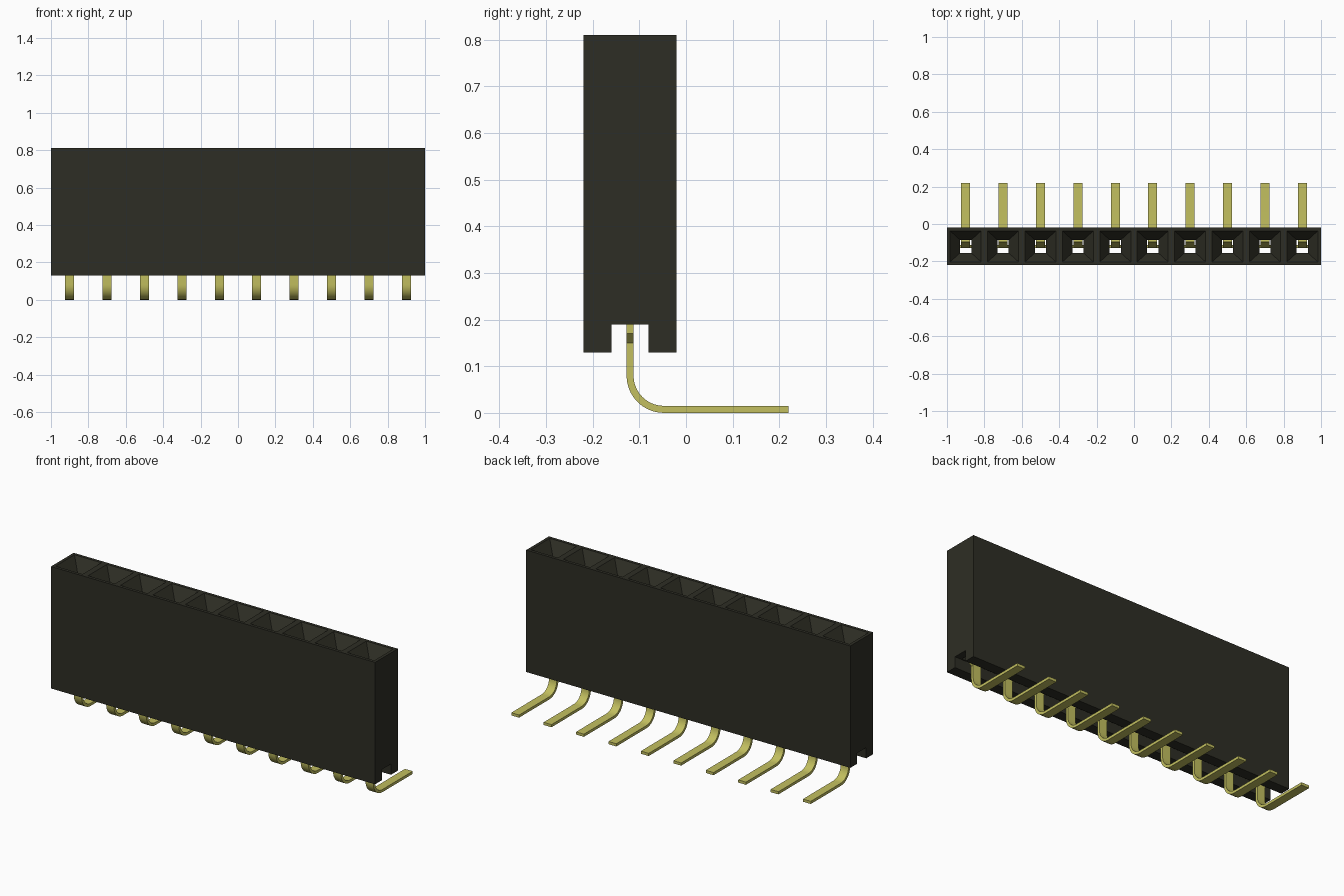
import bpy, bmesh, math
from mathutils import Vector

cube = bpy.data.objects.get("Cube")
if cube:
    bpy.data.objects.remove(cube, do_unlink=True)

COUNT, PITCH, MID_Y = 10, 0.2, -0.12
XS = [(i - (COUNT - 1) / 2) * PITCH for i in range(COUNT)]


def material(name, rgb):
    m = bpy.data.materials.new(name)
    m.use_nodes = True
    m.diffuse_color = (*rgb, 1)
    m.node_tree.nodes["Principled BSDF"].inputs["Base Color"].default_value = (*rgb, 1)
    return m


black = material("black plastic", (0.027, 0.027, 0.018))
gold = material("gold plating", (0.54, 0.52, 0.115))


def finish(name, bm, mat):
    bmesh.ops.recalc_face_normals(bm, faces=bm.faces)
    mesh = bpy.data.meshes.new(name)
    bm.to_mesh(mesh)
    bm.free()
    mesh.materials.append(mat)
    ob = bpy.data.objects.new(name, mesh)
    bpy.context.collection.objects.link(ob)
    return ob


def loft(bm, rings):
    """Skin a list of four-corner rings and cap both ends."""
    loops = [[bm.verts.new(p) for p in ring] for ring in rings]
    for a, b in zip(loops, loops[1:]):
        for i in range(4):
            j = (i + 1) % 4
            bm.faces.new((a[i], a[j], b[j], b[i]))
    bm.faces.new(loops[0])
    bm.faces.new(loops[-1][::-1])


# Housing: channel profile in y, z, extruded along x
profile = [(-0.22, 0.13), (-0.16, 0.13), (-0.16, 0.19), (-0.08, 0.19),
           (-0.08, 0.13), (-0.02, 0.13), (-0.02, 0.81), (-0.22, 0.81)]
bm = bmesh.new()
face = bm.faces.new([bm.verts.new((-1, y, z)) for y, z in profile])
side = bmesh.ops.extrude_face_region(bm, geom=[face])
bmesh.ops.translate(bm, vec=(2, 0, 0),
                    verts=[v for v in side["geom"] if isinstance(v, bmesh.types.BMVert)])
housing = finish("housing", bm, black)

# Cavities: wide chamber, narrow neck and flared mouth (z, half x, half y)
stations = [(0.17, 0.06, 0.035), (0.6, 0.06, 0.035), (0.605, 0.03, 0.035),
            (0.74, 0.03, 0.035), (0.81, 0.083, 0.083), (0.85, 0.083, 0.083)]
bm = bmesh.new()
for x in XS:
    loft(bm, [[(x + sx * hx, MID_Y + sy * hy, z)
               for sx, sy in ((-1, -1), (1, -1), (1, 1), (-1, 1))]
              for z, hx, hy in stations])
cutter = finish("cavity_cutter", bm, black)
cutter.hide_render = True

mod = housing.modifiers.new("cavities", "BOOLEAN")
mod.operation, mod.solver, mod.object = "DIFFERENCE", "EXACT", cutter
bpy.context.view_layer.objects.active = housing
bpy.ops.object.modifier_apply(modifier=mod.name)
bpy.data.objects.remove(cutter, do_unlink=True)

# Contact centre line (y, z, half width): spring leaf, shoulder, bend, foot
THICK, R, LEAD = 0.015, 0.0725, 0.024
path = [(-0.088, 0.68, LEAD), (-0.098, 0.6, LEAD), (MID_Y, 0.35, LEAD),
        (MID_Y, 0.32, 0.045), (MID_Y, 0.17, 0.045), (MID_Y, 0.15, LEAD)]
STEPS = 10
for i in range(STEPS + 1):
    a = math.pi / 2 * i / STEPS
    path.append((MID_Y + R - R * math.cos(a), 0.08 - R * math.sin(a), LEAD))
path.append((0.22, 0.08 - R, LEAD))


def contact(name, x):
    bm = bmesh.new()
    rings = []
    for i, (y, z, w) in enumerate(path):
        y0, z0, _ = path[max(i - 1, 0)]
        y1, z1, _ = path[min(i + 1, len(path) - 1)]
        n = Vector((0, z0 - z1, y1 - y0)).normalized() * THICK / 2
        c = Vector((x, y, z))
        wx = Vector((w, 0, 0))
        rings.append([c - wx - n, c + wx - n, c + wx + n, c - wx + n])
    loft(bm, rings)
    return finish(name, bm, gold)


for i, x in enumerate(XS):
    pin = contact(f"contact_{i + 1}", x)
    bpy.ops.object.select_all(action="DESELECT")
    pin.select_set(True)
    bpy.context.view_layer.objects.active = pin
    bpy.ops.object.shade_smooth_by_angle(angle=math.radians(30))
